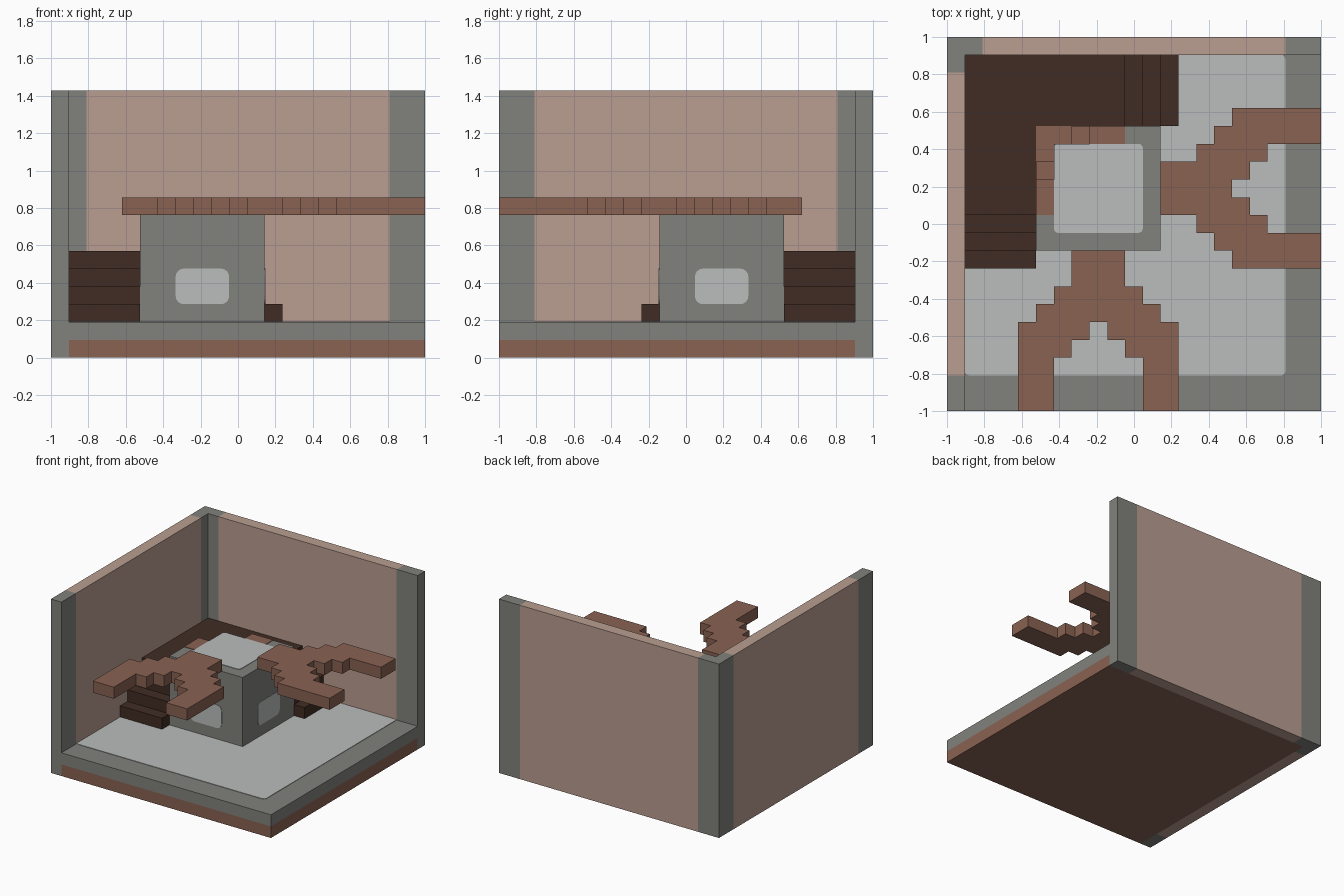
import bpy
import bmesh
from math import radians
from mathutils import Matrix, Vector

cube = bpy.data.objects.get("Cube")
if cube:
    bpy.data.objects.remove(cube, do_unlink=True)

N = 21            # blocks along each side
U = 2 / N         # size of one block
THIN = 0.04       # plate thickness in blocks


def material(name, rgb):
    lin = [((c / 255 + 0.055) / 1.055) ** 2.4 for c in rgb]
    m = bpy.data.materials.new(name)
    m.use_nodes = True
    m.diffuse_color = (*lin, 1)
    m.node_tree.nodes["Principled BSDF"].inputs["Base Color"].default_value = (*lin, 1)
    return m


PINK = material("pale_pink", (186, 158, 145))
BROWN = material("clay_brown", (137, 98, 82))
DARK = material("dark_brown", (64, 44, 35))
GRAY = material("stone_gray", (129, 129, 125))
LIGHT = material("light_gray", (187, 190, 189))


def finish(name, bm, *mats):
    """Scale from block units to the model frame and link the object."""
    bm.transform(Matrix.Scale(U, 4) @ Matrix.Translation((-N / 2, -N / 2, 0)))
    bmesh.ops.recalc_face_normals(bm, faces=bm.faces)
    me = bpy.data.meshes.new(name)
    bm.to_mesh(me)
    bm.free()
    for m in mats:
        me.materials.append(m)
    ob = bpy.data.objects.new(name, me)
    bpy.context.collection.objects.link(ob)
    return ob


def prism_mesh(pts, z0, z1):
    bm = bmesh.new()
    face = bm.faces.new([bm.verts.new((x, y, z0)) for x, y in pts])
    ext = bmesh.ops.extrude_face_region(bm, geom=[face], use_keep_orig=True)
    top = [v for v in ext["geom"] if isinstance(v, bmesh.types.BMVert)]
    bmesh.ops.translate(bm, verts=top, vec=(0, 0, z1 - z0))
    return bm


def rect(x0, x1, y0, y1):
    return [(x0, y0), (x1, y0), (x1, y1), (x0, y1)]


def prism(name, pts, z0, z1, mat):
    return finish(name, prism_mesh(pts, z0, z1), mat)


def flip(pts):
    """Reflect across the diagonal that runs from back left to front right."""
    return [(N - y, N - x) for x, y in pts]


def plate(name, centre, w, h, radius, mat, rot=None):
    """Thin rounded panel; its local z points out of the surface."""
    bm = prism_mesh(rect(-w / 2, w / 2, -h / 2, h / 2), 0, THIN)
    upright = [e for e in bm.edges if abs(e.verts[0].co.z - e.verts[1].co.z) > THIN / 2]
    bmesh.ops.bevel(bm, geom=upright, offset=radius, segments=4,
                    profile=0.5, affect='EDGES')
    bm.transform(Matrix.Translation(centre) @ (rot or Matrix.Identity(4)))
    return finish(name, bm, mat)


# Floor: brown base course, gray course, light inset
prism("floor_base", rect(1, 21, 0, 20), 0, 1, BROWN)
prism("floor_slab", rect(1, 21, 0, 20), 1, 2, GRAY)
plate("floor_inset", (10, 11, 2), 18, 18, 0.25, LIGHT)

# Two walls in one corner-shaped prism, gray near corner and ends
bm = prism_mesh([(0, 0), (1, 0), (1, 20), (21, 20), (21, 21), (0, 21)], 0, 15)
for axis in ((1, 0, 0), (0, 1, 0)):
    for cut in (2, 19):
        bmesh.ops.bisect_plane(bm, geom=bm.verts[:] + bm.edges[:] + bm.faces[:],
                               plane_co=Vector(axis) * cut, plane_no=axis)
for f in bm.faces:
    c = f.calc_center_median()
    f.material_index = int((c.x < 2 and c.y > 19) or c.x > 19 or c.y < 2)
finish("corner_walls", bm, PINK, GRAY)

# Central block
prism("block_core", rect(6, 12, 9, 15), 2, 8, GRAY)
plate("block_top_panel", (8.5, 12.5, 8), 5, 5, 0.25, LIGHT)
to_front = Matrix.Rotation(radians(90), 4, 'X')
to_side = Matrix.Rotation(radians(90), 4, 'Z') @ to_front
plate("block_front_panel", (8.5, 9, 4), 3, 2, 0.45, LIGHT, to_front)
plate("block_side_panel", (12, 12.5, 4), 3, 2, 0.45, LIGHT, to_side)

# Rim of the block with the last steps cut into it, on both hidden sides
for side, turn in (("back", list), ("left", flip)):
    prism(side + "_rim", turn(rect(8, 12, 15, 16)), 2, 8, GRAY)
    prism(side + "_rim_top", turn(rect(8, 10, 15, 16)), 8, 8 + THIN, BROWN)
    prism(side + "_upper_step", turn(rect(7, 8, 15, 16)), 2, 7, BROWN)
prism("rim_landing", [(5, 14), (6, 14), (6, 15), (7, 15), (7, 16), (5, 16)], 2, 6, BROWN)

# Corner staircase, climbing from both ends to a landing
for h in range(1, 5):
    prism("stair_level_%d" % h,
          [(1, 7 + h), (5, 7 + h), (5, 16), (14 - h, 16), (14 - h, 20), (1, 20)],
          1 + h, 2 + h, DARK)

# Forked slabs reaching out from the block top
half = [(10, 9), (10, 7), (11, 7), (11, 6), (12, 6), (12, 5), (13, 5), (13, 0),
        (11, 0), (11, 3), (10, 3), (10, 4), (9, 4), (9, 5)]
fork = half + [(17 - x, y) for x, y in reversed(half)]
prism("front_forked_slab", fork, 8, 9, BROWN)
prism("side_forked_slab", flip(fork), 8, 9, BROWN)
